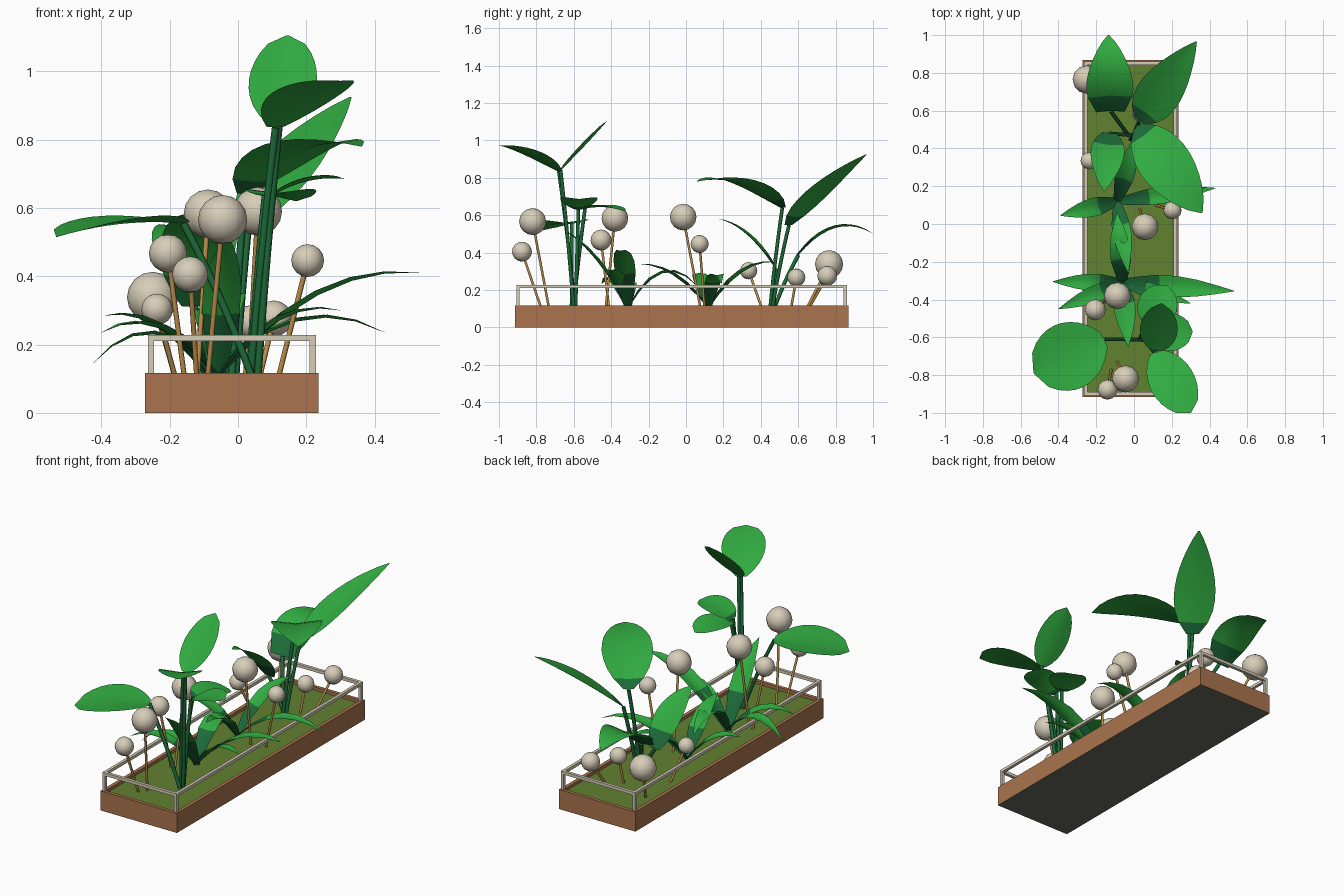
import bpy, bmesh, math
from mathutils import Vector, Matrix

if "Cube" in bpy.data.objects:
    bpy.data.objects.remove(bpy.data.objects["Cube"])

def mat(name, r, g, b):
    m = bpy.data.materials.new(name)
    m.diffuse_color = (r, g, b, 1)
    m.use_nodes = True
    m.node_tree.nodes["Principled BSDF"].inputs["Base Color"].default_value = m.diffuse_color
    return m

LEAF = mat("leaf green", .030, .41, .052)
DARK = mat("dark leaf base", .012, .145, .040)
BLOOM = mat("cream bloom", .68, .61, .48)
TAN = mat("tan stem", .50, .27, .07)
BROWN = mat("planter brown", .40, .175, .075)
SOIL = mat("moss soil", .12, .225, .03)
RAILC = mat("rail beige", .68, .61, .48)
BASE = mat("underside grey", .14, .14, .12)

def finish(name, bm, mats, smooth=0):
    me = bpy.data.meshes.new(name)
    bm.to_mesh(me)
    bm.free()
    ob = bpy.data.objects.new(name, me)
    bpy.context.collection.objects.link(ob)
    for m in mats:
        me.materials.append(m)
    if smooth:
        bpy.ops.object.select_all(action='DESELECT')
        ob.select_set(True)
        bpy.context.view_layer.objects.active = ob
        bpy.ops.object.shade_smooth_by_angle(angle=math.radians(smooth))
    return ob

def add_box(bm, lo, hi):
    lo, hi = Vector(lo), Vector(hi)
    s = hi - lo
    bmesh.ops.create_cube(bm, size=1, matrix=Matrix.Translation((lo + hi) / 2)
                          @ Matrix.Diagonal((s.x, s.y, s.z, 1)))

def bez(a, c, b, t):
    return a * (1 - t) ** 2 + c * 2 * t * (1 - t) + b * t * t

def tube(name, a, b, radius, m, bow=(0, 0, 0), sides=6, n=6):
    a, b = Vector(a), Vector(b)
    c = (a + b) / 2 + Vector(bow)
    bm = bmesh.new()
    rings = []
    for i in range(n + 1):
        t = i / n
        d = ((c - a) * (1 - t) + (b - c) * t).normalized()
        u = d.cross(Vector((0, 1, 0.1))).normalized()
        v = d.cross(u)
        p = bez(a, c, b, t)
        rings.append([bm.verts.new(p + radius * (u * math.cos(k * math.tau / sides)
                      + v * math.sin(k * math.tau / sides))) for k in range(sides)])
    for r, s in zip(rings, rings[1:]):
        for k in range(sides):
            bm.faces.new((r[k], r[(k + 1) % sides], s[(k + 1) % sides], s[k]))
    bm.faces.new(rings[0])
    bm.faces.new(rings[-1])
    bmesh.ops.recalc_face_normals(bm, faces=bm.faces)
    return finish(name, bm, [m], 70)

def leaf(name, a, b, width, arch=0.0, peak=.45, power=.75, base_w=.15, dark=.2, fold=.12, n=10):
    """Blade along an arched spine; width follows a sine hump, base faces are dark."""
    a, b = Vector(a), Vector(b)
    c = (a + b) / 2 + Vector((0, 0, 2 * arch))
    side = (b - a).cross(Vector((0, 0, 1))).normalized()
    bm = bmesh.new()
    rows = []
    for i in range(n + 1):
        t = i / n
        d = ((c - a) * (1 - t) + (b - c) * t).normalized()
        up = side.cross(d)
        w = math.sin(math.pi * t ** (math.log(.5) / math.log(peak))) if 0 < t < 1 else 0
        w = max(max(w, 0) ** power, base_w if t < peak else .03) * width / 2
        p = bez(a, c, b, t)
        rows.append([bm.verts.new(p + side * w * k + up * abs(k) * w * fold)
                     for k in (-1, -.5, 0, .5, 1)])
    for i, (r, s) in enumerate(zip(rows, rows[1:])):
        for k in range(4):
            f = bm.faces.new((r[k], r[k + 1], s[k + 1], s[k]))
            f.material_index = 1 if (i + .5) / n < dark else 0
    bmesh.ops.solidify(bm, geom=bm.faces[:], thickness=.013)
    bmesh.ops.recalc_face_normals(bm, faces=bm.faces)
    return finish(name, bm, [LEAF, DARK], 40)

# Planter box: rim, recessed soil and grey underside
X0, X1, Y0, Y1, H = -.272, .236, -.915, .868, .117
bm = bmesh.new()
add_box(bm, (X0, Y0, 0), (X1, Y1, H))
bm.normal_update()
top = [f for f in bm.faces if f.normal.z > .9]
for f in bm.faces:
    if f.normal.z < -.9:
        f.material_index = 2
bmesh.ops.inset_region(bm, faces=top, thickness=.03)
r = bmesh.ops.extrude_face_region(bm, geom=top)
bmesh.ops.delete(bm, geom=top, context='FACES')
bmesh.ops.translate(bm, verts=[v for v in r['geom'] if isinstance(v, bmesh.types.BMVert)], vec=(0, 0, -.018))
for f in r['geom']:
    if isinstance(f, bmesh.types.BMFace):
        f.material_index = 1
bmesh.ops.recalc_face_normals(bm, faces=bm.faces)
finish("planter_box", bm, [BROWN, SOIL, BASE])

# Guard rail: four corner posts and a top frame
bm = bmesh.new()
w, i = .018, .008
xa, xb, ya, yb = X0 + i, X1 - i, Y0 + i, Y1 - i
for x in (xa, xb - w):
    add_box(bm, (x, ya, .21), (x + w, yb, .228))
    for y in (ya, yb - w):
        add_box(bm, (x, y, H - .005), (x + w, y + w, .21))
for y in (ya, yb - w):
    add_box(bm, (xa + w, y, .21), (xb - w, y + w, .228))
finish("guard_rail", bm, [RAILC])

# Round blooms on thin stems: centre, radius, foot of stem
BLOOMS = [((-.25, .765, .338), .075, (-.18, .64)), ((-.237, .335, .303), .046, (-.18, .41)),
          ((.204, .073, .446), .048, (.115, .10)), ((.058, -.015, .59), .071, (.03, .08)),
          ((-.088, -.38, .583), .071, (-.12, -.43)), ((-.205, -.454, .467), .056, (-.155, -.41)),
          ((-.045, -.82, .566), .072, (-.09, -.73)), ((-.14, -.877, .405), .053, (-.12, -.77)),
          ((.036, .59, .267), .048, (.02, .56)), ((.105, .755, .276), .053, (.06, .65))]
for c, rad, foot in BLOOMS:
    bm = bmesh.new()
    bmesh.ops.create_uvsphere(bm, u_segments=12, v_segments=8, radius=rad, matrix=Matrix.Translation(c))
    finish("bloom", bm, [BLOOM], 60)
    tube("bloom_stem", (*foot, .09), c, .0075, TAN, n=2)

# Broad-leaf plants: leaf base, leaf tip, width, arch, peak, fullness, base width, dark share
def broad_plant(label, foot, leaves):
    for k, (a, b, wd, arch, peak, power, bw, dark) in enumerate(leaves):
        leaf(label + "_leaf", a, b, wd, arch, peak, power, bw, dark)
        f = Vector((foot[0] + .012 * math.cos(k * 2.4), foot[1] + .012 * math.sin(k * 2.4), .09))
        h = Vector(a) - f
        tube(label + "_stalk", f, a, .011, DARK, bow=(-h.x * .08, -h.y * .08, .01))

broad_plant("back_plant", (-.02, .46), [
    ((.03, .55, .545), (.33, .965, .925), .235, .02, .34, .8, .3, .15),
    ((-.125, .60, .385), (-.135, 1.0, .50), .25, .09, .32, .75, .6, .25),
    ((.02, .515, .64), (.36, .06, .78), .28, .06, .42, .7, .2, .1),
    ((-.13, .48, .31), (-.16, .175, .58), .18, .05, .34, .8, .4, .2)])
broad_plant("front_plant", (.045, -.60), [
    ((.12, -.67, .84), (.145, -.42, 1.105), .20, -.005, .48, .5, .25, 0),
    ((.11, -.68, .835), (.30, -1.0, .972), .24, .02, .5, .5, .25, 0),
    ((-.16, -.61, .555), (-.53, -.79, .515), .36, .018, .5, .5, .25, 0),
    ((.09, -.575, .63), (.31, -.57, .685), .20, .02, .48, .5, .25, .1),
    ((.08, -.54, .635), (.17, -.325, .62), .21, .015, .48, .5, .25, .1)])

# Spiky rosettes: tip, width, arch
def rosette(label, foot, blades):
    for tip, wd, arch in blades:
        leaf(label + "_blade", (*foot, .10), tip, wd, arch, .42, .95, .35, .3, .25, 6)

rosette("front_rosette", (-.06, -.31), [
    ((.53, -.355, .41), .115, .09), ((-.43, -.305, .14), .09, .11),
    ((-.40, -.45, .235), .09, .08), ((-.03, -.65, .52), .115, .05),
    ((-.09, .06, .22), .11, .13), ((.30, -.42, .30), .08, .07)])
rosette("middle_rosette", (-.09, .12), [
    ((.43, .19, .235), .09, .10), ((-.39, .045, .285), .10, .06),
    ((.02, .48, .35), .10, .07), ((-.03, -.26, .34), .10, .06)])
